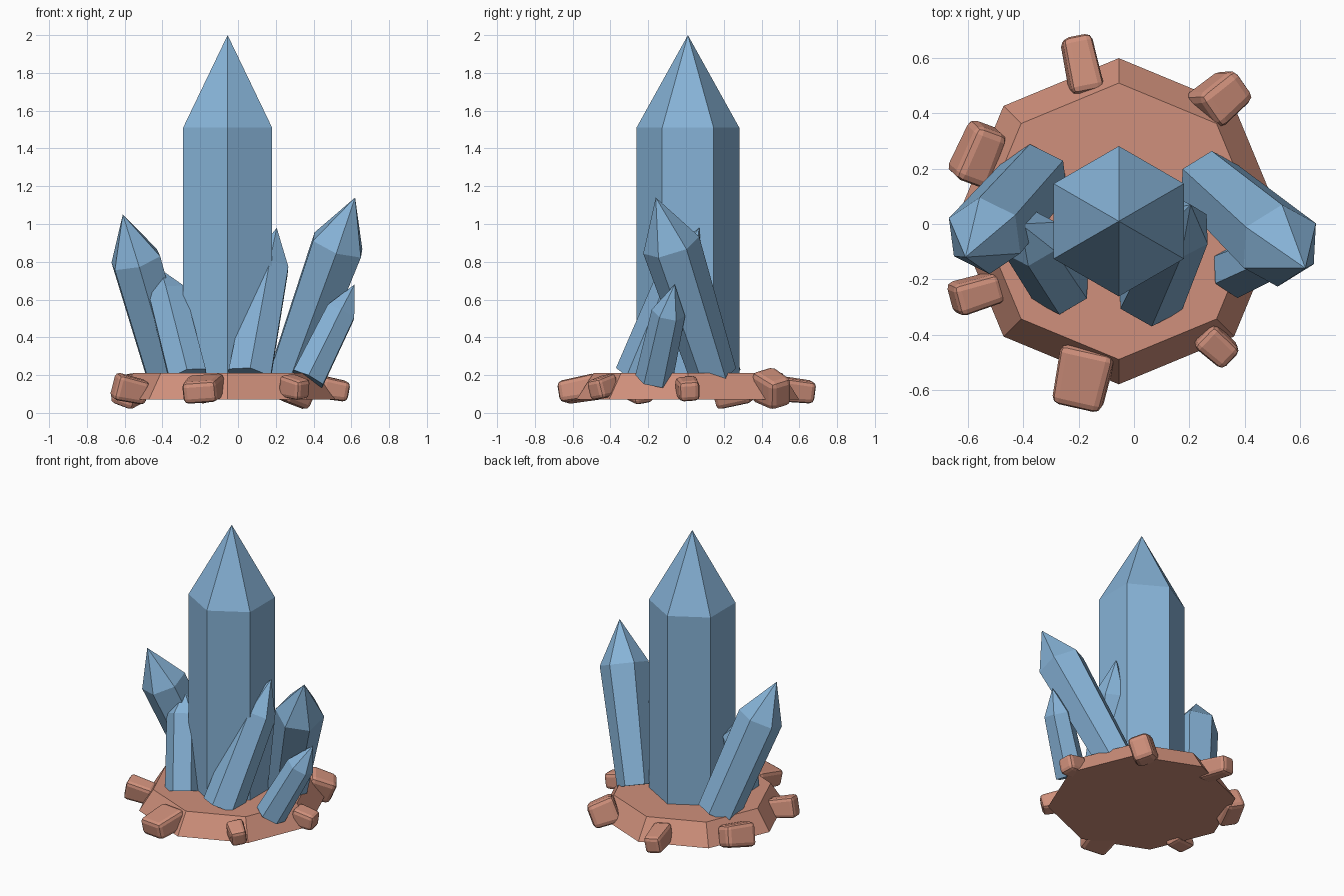
import bpy, bmesh
from math import radians, cos, sin, pi
from mathutils import Vector, Matrix, Euler

cube = bpy.data.objects.get("Cube")
if cube:
    bpy.data.objects.remove(cube, do_unlink=True)


def make_material(name, rgb):
    mat = bpy.data.materials.new(name)
    mat.use_nodes = True
    mat.diffuse_color = (*rgb, 1)
    mat.node_tree.nodes["Principled BSDF"].inputs["Base Color"].default_value = (*rgb, 1)
    return mat


crystal_blue = make_material("crystal blue", (0.24, 0.45, 0.68))
clay_brown = make_material("clay brown", (0.63, 0.28, 0.20))


def add_object(name, bm, mat):
    bmesh.ops.recalc_face_normals(bm, faces=bm.faces[:])
    mesh = bpy.data.meshes.new(name)
    bm.to_mesh(mesh)
    bm.free()
    mesh.materials.append(mat)
    obj = bpy.data.objects.new(name, mesh)
    bpy.context.collection.objects.link(obj)
    return obj


def loft(sides, rings, apex=None):
    """Stack of regular polygons (radius, height), closed by a cap or a point."""
    bm = bmesh.new()
    loops = []
    for radius, z in rings:
        angles = [pi / 2 + 2 * pi * i / sides for i in range(sides)]
        loops.append([bm.verts.new((radius * cos(a), radius * sin(a), z)) for a in angles])
    bm.faces.new(loops[0])
    for low, high in zip(loops, loops[1:]):
        for i in range(sides):
            j = (i + 1) % sides
            bm.faces.new((low[i], low[j], high[j], high[i]))
    if apex is None:
        bm.faces.new(loops[-1])
    else:
        top = bm.verts.new((0, 0, apex))
        for i in range(sides):
            bm.faces.new((loops[-1][i], loops[-1][(i + 1) % sides], top))
    return bm


def crystal(name, base, tip, r_base, r_top, point, roll=0):
    """Six-sided crystal running from base to tip, with a point of given length."""
    base, tip = Vector(base), Vector(tip)
    axis = tip - base
    bm = loft(6, [(r_base, 0), (r_top, axis.length - point)], axis.length)
    turn = Vector((0, 0, 1)).rotation_difference(axis).to_matrix().to_4x4()
    bm.transform(Matrix.Translation(base) @ turn @ Matrix.Rotation(radians(roll), 4, "Z"))
    return add_object(name, bm, crystal_blue)


def rock(name, centre, size, angles):
    """Chipped block: a slightly tapered box with bevelled edges."""
    bm = bmesh.new()
    bmesh.ops.create_cube(bm, size=1)
    for v in bm.verts:
        if v.co.x > 0:
            v.co.y *= 0.9
            v.co.z *= 0.88
    bm.transform(Matrix.Diagonal((*size, 1)))
    bmesh.ops.bevel(bm, geom=bm.edges[:], offset=min(size) * 0.2, segments=2,
                    profile=0.5, affect="EDGES")
    spin = Euler([radians(a) for a in angles]).to_matrix().to_4x4()
    bm.transform(Matrix.Translation(centre) @ spin)
    return add_object(name, bm, clay_brown)


# Octagonal base slab
slab = loft(8, [(0.59, 0.07), (0.5, 0.21)])
slab.transform(Matrix.Translation((-0.055, 0.01, 0)))
add_object("base_slab", slab, clay_brown)

# Crystals
crystal("main_crystal", (-0.055, 0.01, 0.15), (-0.055, 0.01, 2.0), 0.272, 0.272, 0.49)
crystal("right_crystal", (-0.36, 0.16, 0.19), (-0.61, -0.12, 1.05), 0.135, 0.145, 0.26, 5)
crystal("left_crystal", (0.275, 0.145, 0.2), (0.62, -0.16, 1.14), 0.125, 0.155, 0.28)
crystal("front_right_crystal", (-0.265, -0.22, 0.19), (-0.41, 0.0, 0.76), 0.115, 0.11, 0.14)
crystal("front_crystal", (0.06, -0.25, 0.19), (0.205, 0.07, 0.98), 0.13, 0.115, 0.23)
crystal("small_left_crystal", (0.37, -0.17, 0.18), (0.617, -0.06, 0.68), 0.1, 0.09, 0.17)

# Rocks around the rim
rocks = [
    ((-0.19, 0.575, 0.12), (0.21, 0.12, 0.13), (8, 6, 102)),
    ((0.31, 0.455, 0.125), (0.18, 0.15, 0.18), (15, 20, 40)),
    ((-0.565, 0.255, 0.12), (0.21, 0.14, 0.16), (20, -8, 67)),
    ((-0.57, -0.25, 0.125), (0.18, 0.12, 0.14), (10, 12, 17)),
    ((-0.185, -0.555, 0.125), (0.22, 0.2, 0.13), (4, 10, -102)),
    ((0.3, -0.44, 0.135), (0.14, 0.11, 0.12), (8, 12, -42)),
    ((0.51, 0.01, 0.125), (0.15, 0.12, 0.12), (4, 10, 8)),
]
for number, (centre, size, angles) in enumerate(rocks, 1):
    rock(f"rim_rock_{number}", centre, size, angles)
